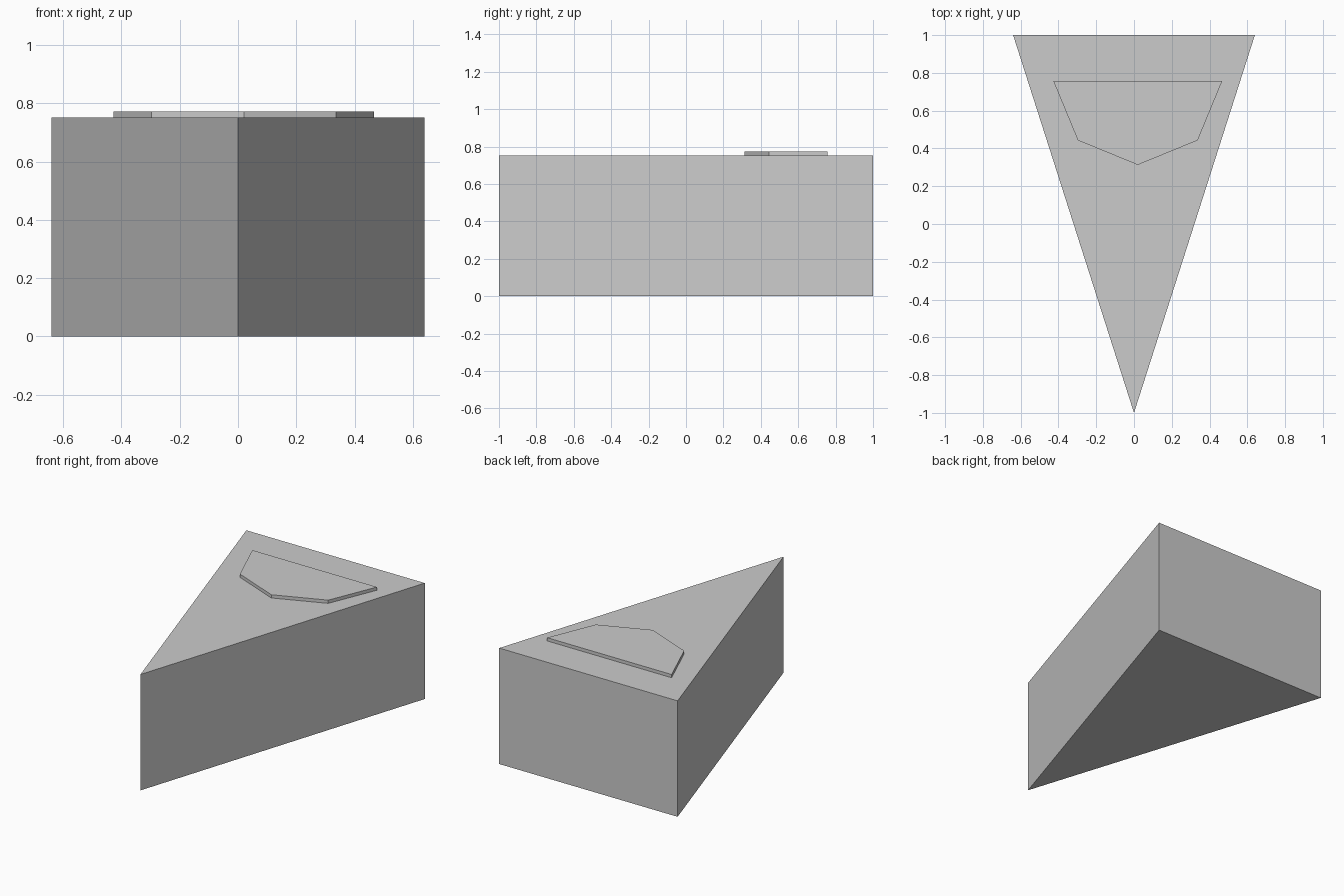
import bpy
import bmesh

cube = bpy.data.objects.get("Cube")
if cube:
    bpy.data.objects.remove(cube, do_unlink=True)

# Single plain grey for every part
GREY = (0.6, 0.6, 0.6, 1.0)
grey = bpy.data.materials.new("plain grey")
grey.use_nodes = True
grey.diffuse_color = GREY
grey.node_tree.nodes["Principled BSDF"].inputs["Base Color"].default_value = GREY


def prism(name, outline, bottom, top):
    """Extrude a flat counter-clockwise outline from bottom to top."""
    bm = bmesh.new()
    base = bm.faces.new([bm.verts.new((x, y, bottom)) for x, y in outline])
    extruded = bmesh.ops.extrude_face_region(bm, geom=[base], use_keep_orig=True)
    raised = [v for v in extruded["geom"] if isinstance(v, bmesh.types.BMVert)]
    bmesh.ops.translate(bm, verts=raised, vec=(0, 0, top - bottom))
    bmesh.ops.recalc_face_normals(bm, faces=bm.faces)
    mesh = bpy.data.meshes.new(name)
    bm.to_mesh(mesh)
    bm.free()
    mesh.materials.append(grey)
    obj = bpy.data.objects.new(name, mesh)
    bpy.context.collection.objects.link(obj)
    return obj


HEIGHT = 0.752

# Wedge-shaped body, pointed at the front
prism("wedge_body", [(0, -1), (0.64, 1), (-0.64, 1)], 0, HEIGHT)

# Thin five-sided panel on top, symmetric about a slightly offset axis
axis = 0.02
right_half = [(-0.447, 0.757), (-0.317, 0.443)]
outline = [(axis + x, y) for x, y in right_half]
outline.append((axis, 0.313))
outline += [(axis - x, y) for x, y in reversed(right_half)]
prism("top_panel", outline, HEIGHT, HEIGHT + 0.021)
